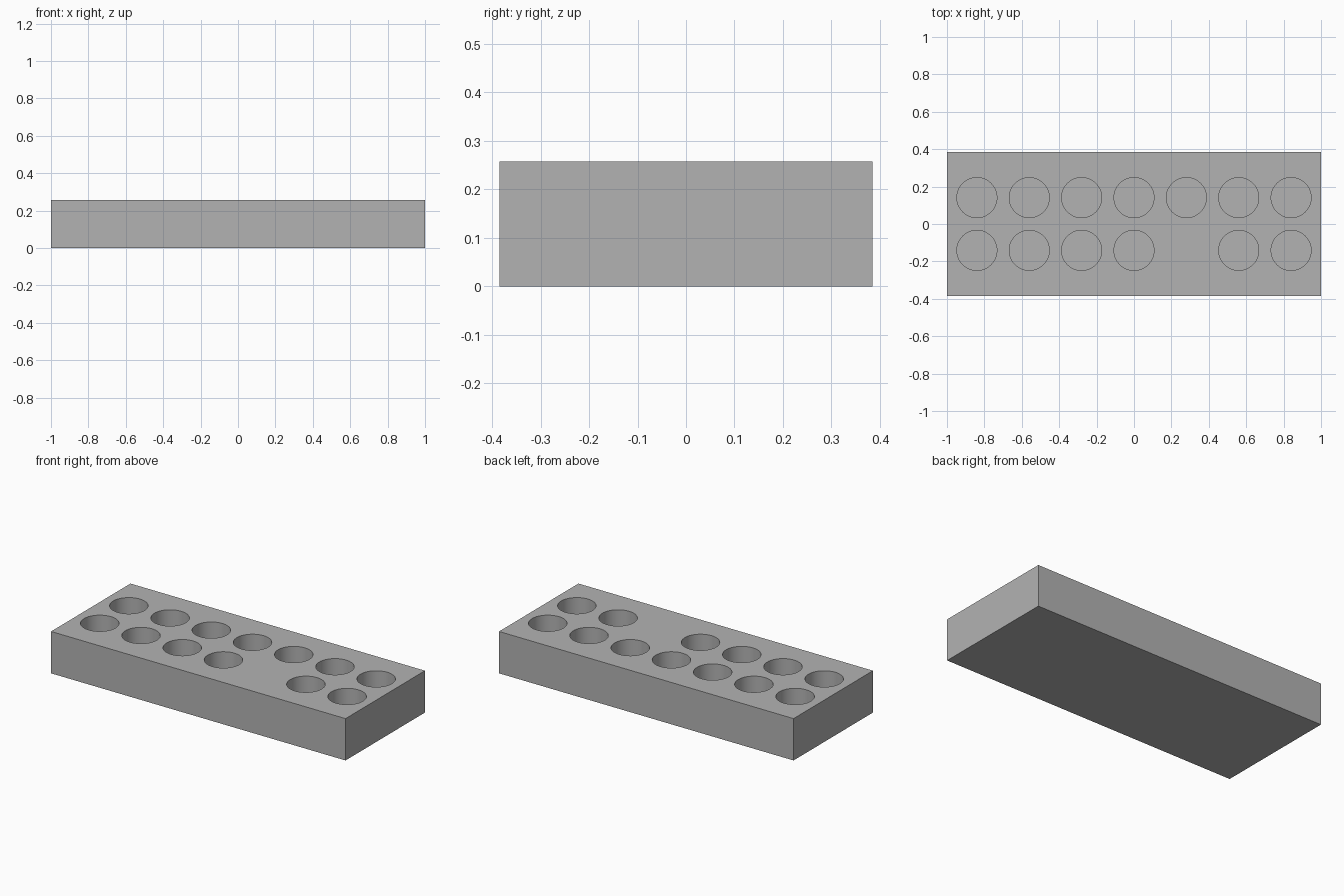
import bpy
import bmesh
from math import radians
from mathutils import Matrix

LENGTH, WIDTH, HEIGHT = 2.0, 0.77, 0.257
PITCH, ROW_Y = 0.28, 0.141
RADIUS, DEPTH = 0.107, 0.214

default = bpy.data.objects.get("Cube")
if default:
    bpy.data.objects.remove(default, do_unlink=True)

# Single grey material
grey = bpy.data.materials.new("plain grey")
grey.use_nodes = True
colour = (0.45, 0.45, 0.45, 1)
grey.diffuse_color = colour
grey.node_tree.nodes["Principled BSDF"].inputs["Base Color"].default_value = colour


def make_object(name, bm):
    mesh = bpy.data.meshes.new(name)
    bm.to_mesh(mesh)
    bm.free()
    mesh.materials.append(grey)
    obj = bpy.data.objects.new(name, mesh)
    bpy.context.collection.objects.link(obj)
    return obj


# Rectangular block
bm = bmesh.new()
bmesh.ops.create_cube(bm, size=1, matrix=Matrix.Translation((0, 0, HEIGHT / 2))
                      @ Matrix.Diagonal((LENGTH, WIDTH, HEIGHT, 1)))
block = make_object("holder_block", bm)

# Two rows of round pockets, with one left solid in the front row
bm = bmesh.new()
cut_height = DEPTH + 0.1
for row in (-1, 1):
    for column in range(-3, 4):
        if row == -1 and column == 1:
            continue
        centre = (column * PITCH, row * ROW_Y, HEIGHT - DEPTH + cut_height / 2)
        bmesh.ops.create_cone(bm, cap_ends=True, segments=64, radius1=RADIUS,
                              radius2=RADIUS, depth=cut_height,
                              matrix=Matrix.Translation(centre))
cutter = make_object("pocket_cutter", bm)
cutter.hide_render = True

# Cut the pockets, then discard the cutter
cut = block.modifiers.new("pockets", "BOOLEAN")
cut.operation = "DIFFERENCE"
cut.solver = "EXACT"
cut.object = cutter
bpy.ops.object.select_all(action="DESELECT")
block.select_set(True)
bpy.context.view_layer.objects.active = block
bpy.ops.object.modifier_apply(modifier=cut.name)
bpy.data.objects.remove(cutter, do_unlink=True)

# Smooth pocket walls with crisp rims
bpy.ops.object.shade_smooth_by_angle(angle=radians(30))
